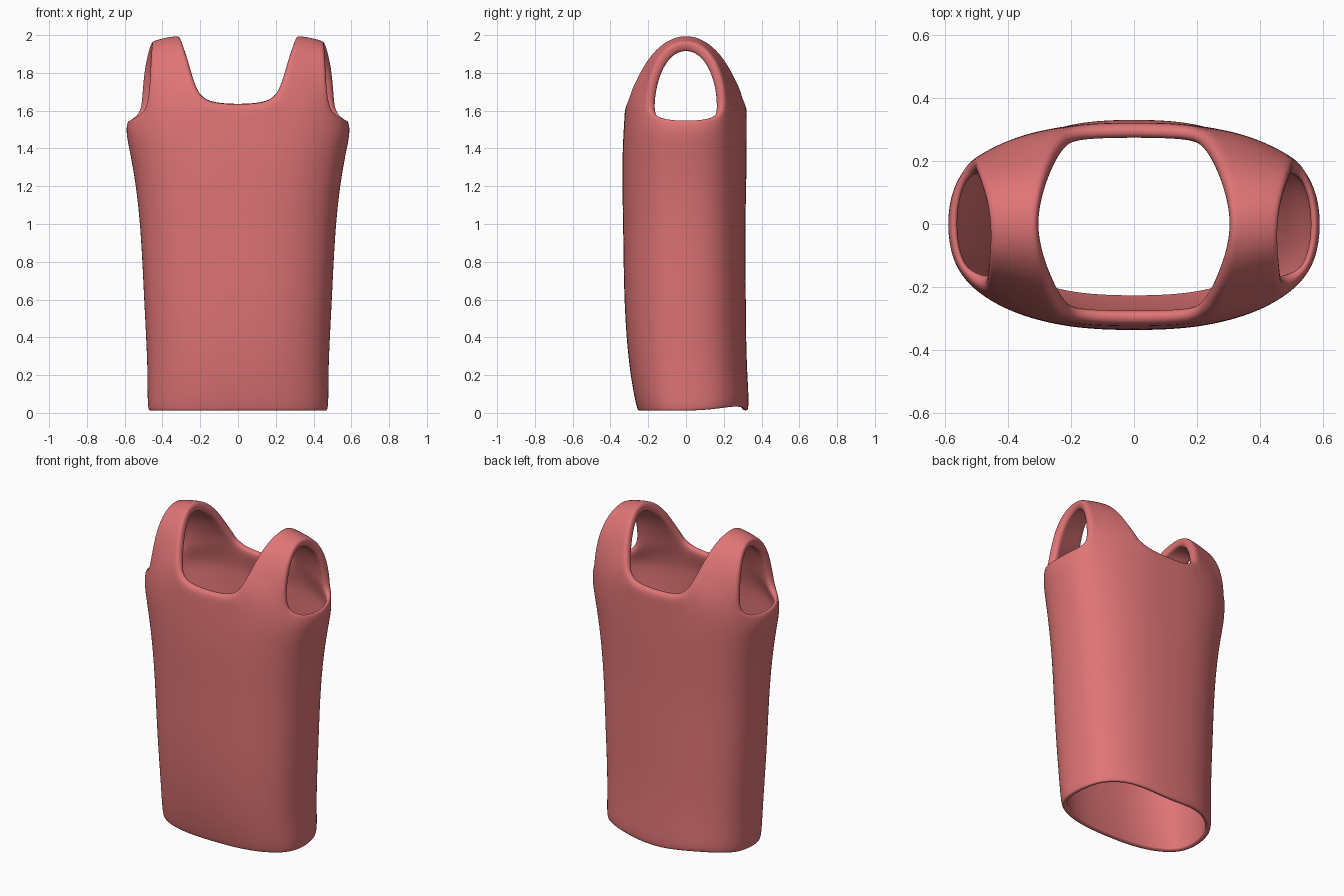
import bpy, bmesh

if "Cube" in bpy.data.objects:
    bpy.data.objects.remove(bpy.data.objects["Cube"])

# Fabric colour
fabric = bpy.data.materials.new("coral_fabric")
fabric.diffuse_color = (0.74, 0.175, 0.18, 1)
fabric.use_nodes = True
fabric.node_tree.nodes["Principled BSDF"].inputs["Base Color"].default_value = fabric.diffuse_color

# Columns from the centre line to the side seam, as a fraction of half width
COLS = [0, .15, .29, .41, .55, .69, .83, .92, .98, 1]
# Torso levels: z, half width, front depth, back depth
LEVELS = [(.008, .474, .252, .324), (.035, .484, .264, .336), (.20, .481, .296, .324),
          (.40, .490, .316, .318), (.60, .501, .327, .317), (.80, .510, .331, .315),
          (1.0, .522, .333, .314), (1.2, .543, .338, .319), (1.38, .575, .337, .322),
          (1.50, .604, .330, .322)]
# Rim above the torso: neckline, strap roots, then armhole floor
RIM = [(0, .322, 1.638), (.09, .321, 1.641), (.165, .317, 1.655), (.212, .307, 1.69),
       (.32, .291, 1.665), (.42, .256, 1.635), (.508, .208, 1.60),
       (.553, .150, 1.564), (.577, .08, 1.553), (.582, 0, 1.55)]
# Strap edges climbing to the shoulder ridge
NECK = [(.247, .259, 1.785), (.273, .196, 1.896), (.297, .104, 1.978), (.311, 0, 2.008)]
ARM = [(.494, .206, 1.72), (.484, .174, 1.845), (.469, .100, 1.945), (.459, 0, 1.975)]
# Armhole edge sits further out at the back than at the front
SKEW = [.018, .015, .006, 0]
N = 2.5


def torso_point(level, f, back):
    z, w, front_d, back_d = level
    y = (back_d if back else front_d) * max(0, 1 - f ** N) ** (1 / N)
    if back and z < .1:                       # hem lifts a little at the rear sides
        z += .15 * f * f * (1 - f)
    return (f * w, y, z)


def quarter_rows(back):
    side = 1 if back else -1
    rows = [[torso_point(lv, f, back) for f in COLS] for lv in LEVELS]
    rows.append([(p[0] + (.015 * side if i == 6 else 0), p[1], p[2])
                 for i, p in enumerate(RIM)])
    for n, a, d in zip(NECK, ARM, SKEW):      # straps span columns 3 to 6
        a = (a[0] + d * side, a[1], a[2])
        row = [None] * len(COLS)
        for i in range(4):
            t = i / 3
            p = [n[k] + (a[k] - n[k]) * t for k in range(3)]
            p[2] += .03 * t * (1 - t)
            row[3 + i] = tuple(p)
        rows.append(row)
    return rows


def wall_weight(co):
    """Relative cloth thickness: full at neck and straps, thin on the torso."""
    if co.z > 1.595:
        return 1
    if co.z > 1.53:
        return .4
    return .55 if co.z < .1 else .5


# Outer surface, one quarter at a time, welded together
bm = bmesh.new()
for back in (False, True):
    rows = quarter_rows(back)
    sy = 1 if back else -1
    for sx in (-1, 1):
        grid = [[bm.verts.new((p[0] * sx, p[1] * sy, p[2])) if p else None
                 for p in row] for row in rows]
        for lo, hi in zip(grid, grid[1:]):
            for i in range(len(COLS) - 1):
                quad = [lo[i], lo[i + 1], hi[i + 1], hi[i]]
                if all(quad):
                    bm.faces.new(quad if sx * sy < 0 else quad[::-1])
bmesh.ops.remove_doubles(bm, verts=bm.verts, dist=.0005)
mesh = bpy.data.meshes.new("tank_top")
bm.to_mesh(mesh)
bm.free()
mesh.materials.append(fabric)
top = bpy.data.objects.new("tank_top", mesh)
bpy.context.collection.objects.link(top)
group = top.vertex_groups.new(name="wall")
for v in mesh.vertices:
    group.add([v.index], wall_weight(v.co), 'REPLACE')

# Smooth cloth, wall thickness, then a second smoothing that rounds the rims
top.modifiers.new("smooth_cloth", 'SUBSURF').levels = 1
wall = top.modifiers.new("wall", 'SOLIDIFY')
wall.thickness = .056
wall.offset = -1
wall.vertex_group = "wall"
top.modifiers.new("rounded_rims", 'SUBSURF').levels = 2

bpy.context.view_layer.objects.active = top
top.select_set(True)
for m in list(top.modifiers):
    bpy.ops.object.modifier_apply(modifier=m.name)
bpy.ops.object.shade_smooth_by_angle(angle=0.8)
